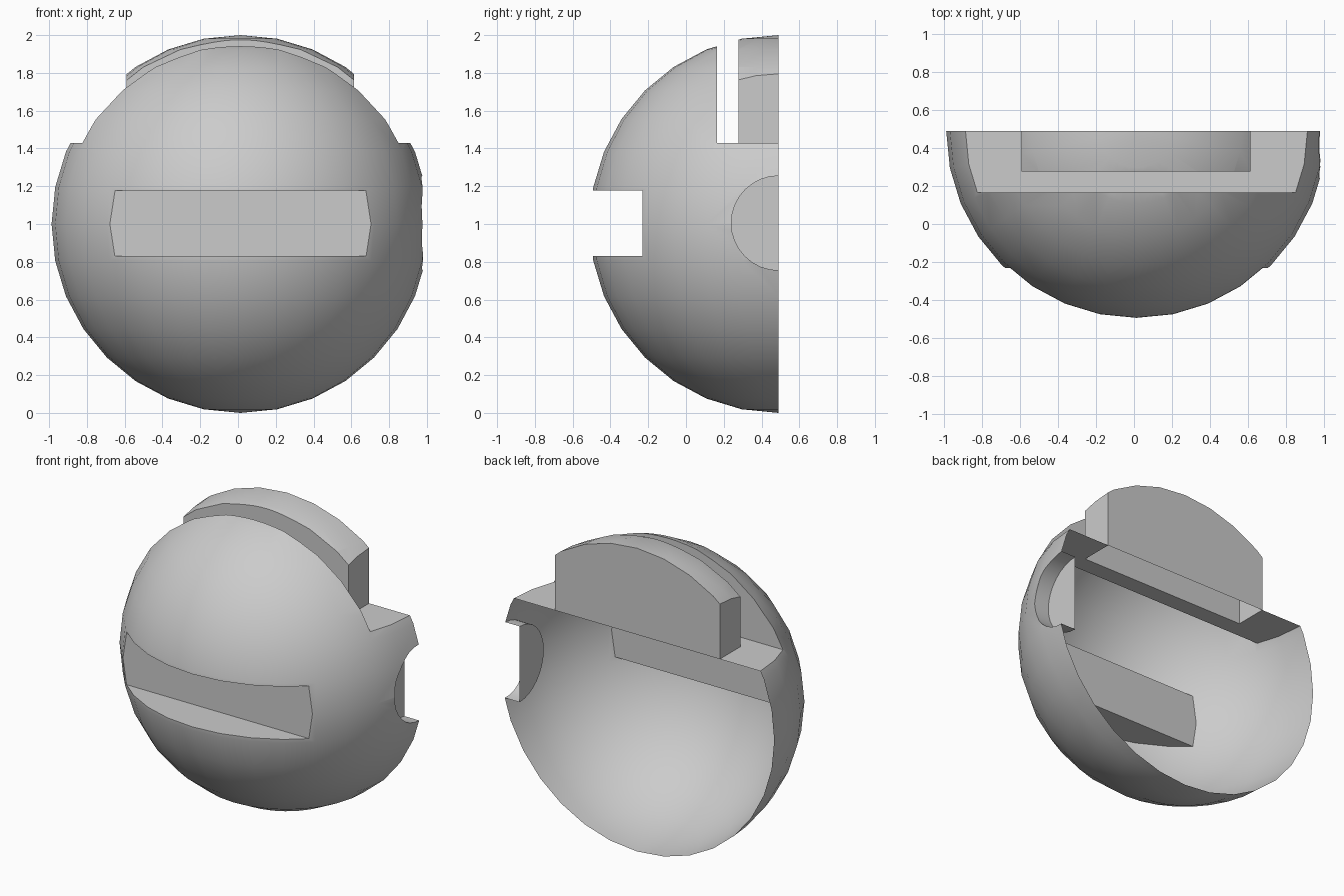
import bpy, bmesh, math

if "Cube" in bpy.data.objects:
    bpy.data.objects.remove(bpy.data.objects["Cube"])

CX, CY, CZ, R = 0.013, 0.49, 1.0, 1.0
LEDGE, TAB_X0, TAB_X1 = 1.43, -0.59, 0.613


def box(name, lo, hi):
    mid = [(a + b) / 2 for a, b in zip(lo, hi)]
    bpy.ops.mesh.primitive_cube_add(size=1, location=mid)
    ob = bpy.context.object
    ob.name = name
    ob.scale = [b - a for a, b in zip(lo, hi)]
    return ob


# Round shell, still a full ball
bpy.ops.mesh.primitive_uv_sphere_add(segments=32, ring_count=16, radius=R, location=(CX, CY, CZ))
shell = bpy.context.object
shell.name = "half_ball_shell"

# Cutters: front slot, top step around the tab, round side pocket
cutters = [
    box("front_slot_cutter", (-0.9, -1, 0.83), (0.9, -0.23, 1.177)),
    box("step_cutter", (-1.5, 0.165, LEDGE), (1.5, 0.277, 2.5)),
    box("left_step_cutter", (-1.5, 0.2, LEDGE), (TAB_X0, 2, 2.5)),
    box("right_step_cutter", (TAB_X1, 0.2, LEDGE), (1.5, 2, 2.5)),
]
bpy.ops.mesh.primitive_cylinder_add(vertices=32, radius=0.25, depth=0.4,
                                    location=(0.87 + 0.2, CY, 1.005),
                                    rotation=(0, math.pi / 2, 0))
bpy.context.object.name = "side_pocket_cutter"
cutters.append(bpy.context.object)

bpy.context.view_layer.objects.active = shell
for c in cutters:
    c.hide_render = True
    m = shell.modifiers.new(c.name, 'BOOLEAN')
    m.operation, m.solver, m.object = 'DIFFERENCE', 'EXACT', c
    bpy.ops.object.modifier_apply(modifier=m.name)
for c in cutters:
    bpy.data.objects.remove(c, do_unlink=True)

# Slice away the rear half and leave the bowl open
bm = bmesh.new()
bm.from_mesh(shell.data)
bm.transform(shell.matrix_world)
bmesh.ops.bisect_plane(bm, geom=bm.verts[:] + bm.edges[:] + bm.faces[:], dist=1e-4,
                       plane_co=(0, CY, 0), plane_no=(0, 1, 0), clear_outer=True)
bmesh.ops.delete(bm, geom=[f for f in bm.faces if all(abs(v.co.y - CY) < 1e-3 for v in f.verts)],
                 context='FACES')

# Close the back of the top tab
rim = [v for v in bm.verts if abs(v.co.y - CY) < 1e-3 and v.co.z > LEDGE - 1e-3
       and TAB_X0 - 1e-3 < v.co.x < TAB_X1 + 1e-3]
rim.sort(key=lambda v: math.atan2(v.co.z - 1.55, v.co.x - CX))
if len(rim) > 2:
    bm.faces.new(rim)
bmesh.ops.recalc_face_normals(bm, faces=bm.faces[:])
bm.to_mesh(shell.data)
bm.free()
shell.matrix_world.identity()
shell.location = (0, 0, 0)

bpy.ops.object.select_all(action='DESELECT')
shell.select_set(True)
bpy.context.view_layer.objects.active = shell
bpy.ops.object.shade_smooth_by_angle(angle=math.radians(30))
